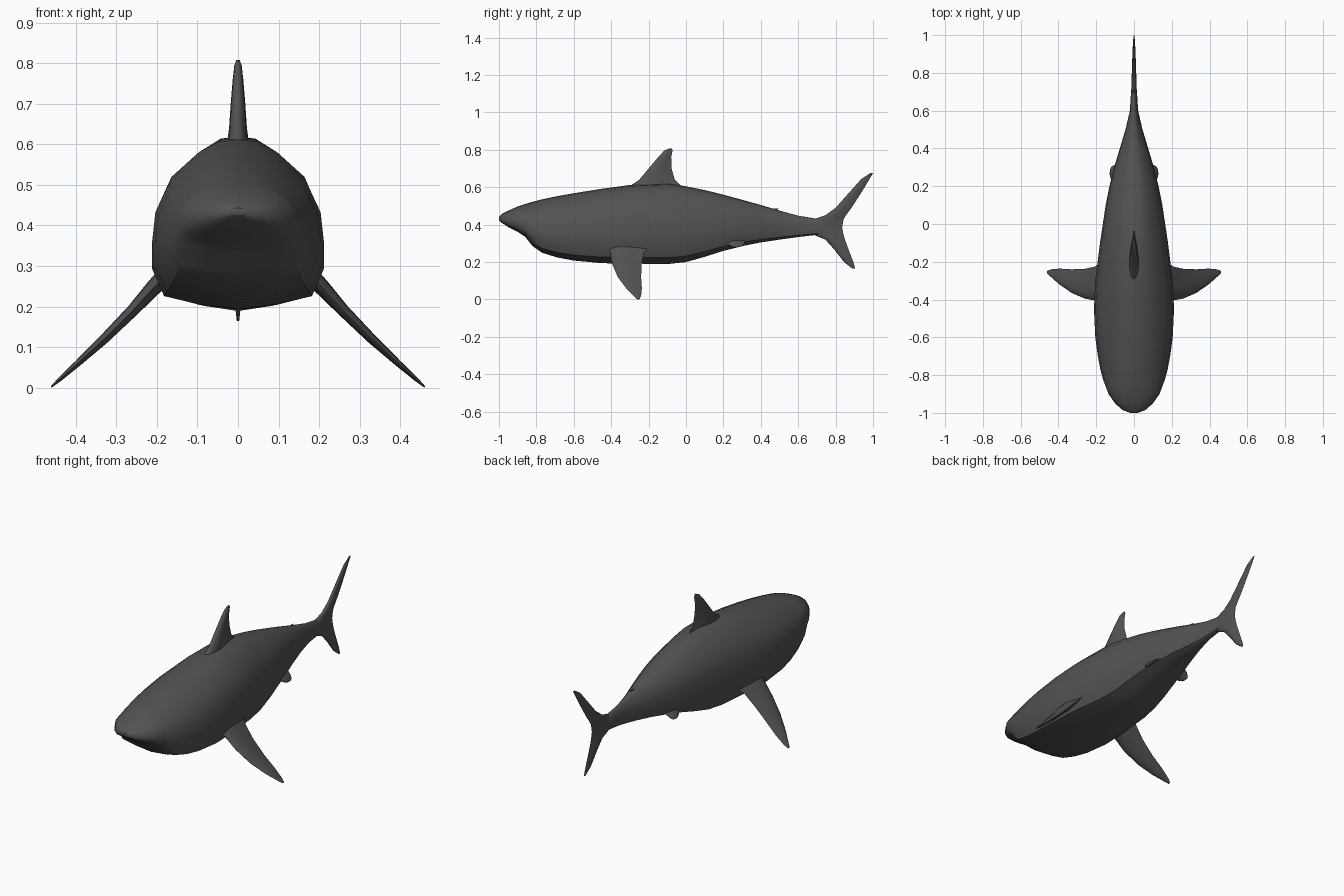
import bpy, bmesh, math
from mathutils import Vector

mat = bpy.data.materials.new("dark_grey")
mat.diffuse_color = (0.085, 0.085, 0.085, 1)


def loft(name, rings, angle=40):
    """Skin a list of equal-length rings, capping both ends."""
    bm = bmesh.new()
    loops = [[bm.verts.new(p) for p in ring] for ring in rings]
    n = len(loops[0])
    for a, b in zip(loops, loops[1:]):
        for i in range(n):
            j = (i + 1) % n
            bm.faces.new((a[i], a[j], b[j], b[i]))
    bm.faces.new(loops[0])
    bm.faces.new(loops[-1])
    bmesh.ops.recalc_face_normals(bm, faces=bm.faces)
    mesh = bpy.data.meshes.new(name)
    bm.to_mesh(mesh)
    bm.free()
    mesh.materials.append(mat)
    ob = bpy.data.objects.new(name, mesh)
    bpy.context.collection.objects.link(ob)
    bpy.ops.object.select_all(action='DESELECT')
    ob.select_set(True)
    bpy.context.view_layer.objects.active = ob
    bpy.ops.object.shade_smooth_by_angle(angle=math.radians(angle))
    return ob


# Streamlined fin section: (chord fraction, thickness fraction)
FOIL = [(0, 0), (.05, .5), (.2, .9), (.4, 1), (.7, .6), (1, 0),
        (.7, -.6), (.4, -1), (.2, -.9), (.05, -.5)]


def fin(name, rows, normal=(1, 0, 0)):
    """Rows are (x, z, leading y, trailing y, half thickness)."""
    nrm = Vector(normal).normalized()
    rings = [[Vector((x, y0 + (y1 - y0) * c, z)) + nrm * t * h for c, t in FOIL]
             for x, z, y0, y1, h in rows]
    return loft(name, rings, 60)


# Body: half section as (width fraction, height fraction)
half = [(0, 1), (.24, .985), (.47, .925), (.8, .78), (.96, .6), (1, .41),
        (1, .25), (.86, .08), (.47, .03), (0, 0)]
section = half + [(-w, h) for w, h in half[-2:0:-1]]
# Stations along the length: y, half width, bottom z, top z
stations = [
    (-1.0, .02, .425, .443), (-.985, .06, .41, .457), (-.95, .1, .387, .475),
    (-.9, .135, .362, .497), (-.86, .15, .335, .51), (-.82, .165, .285, .522),
    (-.77, .178, .25, .535), (-.69, .193, .225, .552), (-.6, .205, .208, .568),
    (-.45, .212, .194, .592), (-.3, .205, .192, .612), (-.1, .18, .189, .62),
    (0, .165, .2, .605), (.1, .15, .228, .585), (.2, .13, .26, .56),
    (.3, .105, .285, .533), (.4, .075, .305, .505), (.5, .045, .32, .475),
    (.6, .022, .334, .448), (.74, .013, .35, .425)]
loft("body", [[(w * hw, y, lo + h * (hi - lo)) for w, h in section]
              for y, hw, lo, hi in stations])

# Main dorsal fin
fin("dorsal_fin", [(0, z, a, b, h) for z, a, b, h in [
    (.57, -.33, -.01, .028), (.61, -.295, -.03, .026), (.64, -.25, -.06, .022),
    (.70, -.2, -.077, .018), (.76, -.15, -.079, .013), (.795, -.117, -.072, .009),
    (.808, -.09, -.075, .004)]])

# Small rear dorsal fin
fin("rear_dorsal_fin", [(0, z, a, b, h) for z, a, b, h in [
    (.45, .38, .49, .008), (.475, .42, .485, .006), (.487, .46, .495, .003)]])

# Tail fin, from lower tip to upper tip
fin("tail_fin", [(0, z, a, b, h) for z, a, b, h in [
    (.165, .89, .905, .003), (.2, .845, .895, .007), (.27, .79, .868, .01),
    (.32, .745, .85, .012), (.347, .68, .842, .013), (.385, .65, .835, .014),
    (.428, .68, .842, .013), (.45, .745, .855, .012), (.49, .80, .885, .011),
    (.58, .88, .943, .008), (.645, .938, .982, .006), (.675, .985, 1.0, .003)]])

for side, s in (("left", 1), ("right", -1)):
    # Long pectoral fins sweeping out and down
    fin(side + "_pectoral_fin", [(s * x, z, a, b, h) for x, z, a, b, h in [
        (.165, .29, -.43, -.19, .022), (.205, .25, -.405, -.225, .02),
        (.26, .19, -.395, -.237, .015), (.33, .12, -.365, -.24, .012),
        (.395, .06, -.32, -.236, .008), (.44, .02, -.28, -.24, .005),
        (.46, .002, -.262, -.248, .002)]], (s * .7, 0, .7))
    # Small pelvic fins
    fin(side + "_pelvic_fin", [(s * x, z, a, b, h) for x, z, a, b, h in [
        (.075, .325, .2, .32, .012), (.105, .303, .215, .312, .01),
        (.12, .288, .235, .303, .007), (.127, .281, .255, .29, .003)]],
        (s * .6, 0, .8))
